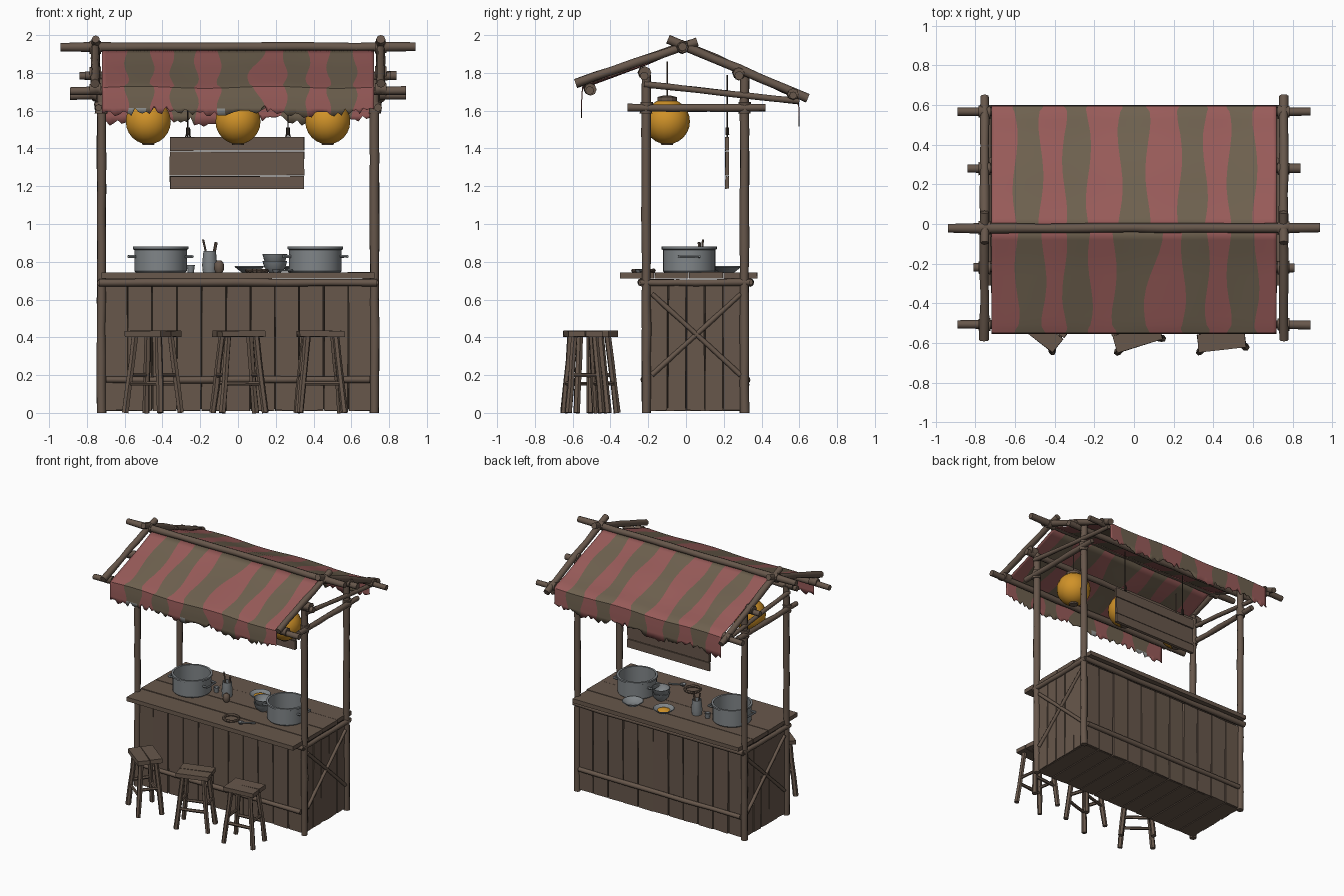
import bpy, bmesh, math, random
from mathutils import Vector, Matrix, Euler

if "Cube" in bpy.data.objects:
    bpy.data.objects.remove(bpy.data.objects["Cube"])

random.seed(4)
rnd = random.uniform

def material(name, r, g, b):
    m = bpy.data.materials.new(name)
    lin = lambda c: ((c / 255 + 0.055) / 1.055) ** 2.4
    m.diffuse_color = (lin(r), lin(g), lin(b), 1)
    m.use_nodes = True
    m.node_tree.nodes["Principled BSDF"].inputs["Base Color"].default_value = m.diffuse_color
    return m

WOOD = material("weathered wood", 103, 87, 75)
DARK = material("dark gap wood", 48, 40, 34)
RED = material("faded red cloth", 152, 91, 89)
OLIVE = material("faded brown cloth", 110, 97, 79)
GREY = material("grey metal", 128, 133, 136)
PATCH = material("pale torn patch", 150, 152, 150)
ORANGE = material("lantern orange", 208, 146, 40)

def make(name, bm, mats, smooth=None):
    bmesh.ops.recalc_face_normals(bm, faces=bm.faces)
    me = bpy.data.meshes.new(name)
    bm.to_mesh(me)
    bm.free()
    for m in mats:
        me.materials.append(m)
    if smooth:
        me.shade_smooth()
        me.set_sharp_from_angle(angle=math.radians(smooth))
    ob = bpy.data.objects.new(name, me)
    bpy.context.collection.objects.link(ob)
    return ob

def board(bm, c, size, rot=(0, 0, 0), jit=0.003):
    mat = Matrix.Translation(c) @ Euler(rot).to_matrix().to_4x4() @ Matrix.Diagonal((*size, 1))
    for v in bmesh.ops.create_cube(bm, size=1, matrix=mat)["verts"]:
        v.co += Vector((rnd(-jit, jit), rnd(-jit, jit), rnd(-jit, jit)))

def pole(bm, a, b, r, sides=8, rings=6, jit=0.1):
    a, b = Vector(a), Vector(b)
    q = (b - a).to_track_quat('Z', 'Y')
    loops = []
    for i in range(rings + 1):
        c = a.lerp(b, i / rings)
        k = r * (1 + rnd(-jit, jit))
        off = q @ Vector((rnd(-jit, jit) * r, rnd(-jit, jit) * r, 0))
        loops.append([bm.verts.new(c + off + q @ Vector((k * math.cos(t), k * math.sin(t), 0)))
                      for t in (2 * math.pi * j / sides for j in range(sides))])
    for l0, l1 in zip(loops, loops[1:]):
        for j in range(sides):
            bm.faces.new((l0[j], l0[(j + 1) % sides], l1[(j + 1) % sides], l1[j]))
    bm.faces.new(loops[0][::-1])
    bm.faces.new(loops[-1])

def lathe(bm, c, prof, segs=24, mi=0):
    loops = [[bm.verts.new((c[0] + r * math.cos(t), c[1] + r * math.sin(t), c[2] + z))
              for t in (2 * math.pi * j / segs for j in range(segs))] for r, z in prof]
    faces = [bm.faces.new((l0[j], l0[(j + 1) % segs], l1[(j + 1) % segs], l1[j]))
             for l0, l1 in zip(loops, loops[1:]) for j in range(segs)]
    faces += [bm.faces.new(loops[0][::-1]), bm.faces.new(loops[-1])]
    for f in faces:
        f.material_index = mi

# ---- counter body: dark core with planks on every side
bm = bmesh.new()
board(bm, (0, 0.05, 0.36), (1.40, 0.49, 0.68), jit=0)
make("counter_core", bm, [DARK])

bm = bmesh.new()
n = 11
w = 1.43 / n
for i in range(n):
    x = -0.715 + w * (i + 0.5)
    for y in (-0.203, 0.303):
        board(bm, (x, y, 0.345), (w - 0.007, 0.022, 0.665))
    board(bm, (x, 0.05, 0.018), (w - 0.007, 0.5, 0.016), jit=0.001)
for i in range(5):
    for x in (-0.71, 0.71):
        board(bm, (x, -0.145 + 0.0975 * i, 0.345), (0.022, 0.091, 0.665))
make("counter_planks", bm, [WOOD])

# ---- counter top boards
bm = bmesh.new()
for i in range(4):
    board(bm, (0, -0.259 + 0.1825 * i, 0.727), (1.44 + rnd(-.01, .01), 0.179, 0.032), jit=0.002)
make("counter_top", bm, [WOOD])

# ---- rails and side cross braces
bm = bmesh.new()
for y in (-0.235, 0.338):
    pole(bm, (-0.735, y, 0.69), (0.735, y, 0.69), 0.02)
for y in (-0.222, 0.322):
    pole(bm, (-0.7, y, 0.175), (0.7, y, 0.175), 0.018)
for x in (-0.727, 0.727):
    for s in (-1, 1):
        pole(bm, (x, 0.055 - 0.235 * s, 0.2), (x, 0.055 + 0.235 * s, 0.63), 0.013)
    pole(bm, (x, -0.24, 0.69), (x, 0.34, 0.69), 0.018)
make("counter_rails", bm, [WOOD], 50)

# ---- posts
bm = bmesh.new()
for x in (-0.723, 0.723):
    for y in (-0.21, 0.31):
        pole(bm, (x, y, 0), (x, y, 1.79), 0.024, rings=12, jit=0.08)
make("posts", bm, [WOOD], 50)

# ---- roof frame
bm = bmesh.new()
pole(bm, (-0.94, -0.02, 1.937), (0.94, -0.02, 1.937), 0.024, rings=12)
for y, z, h in ((-0.508, 1.705, 0.89), (0.567, 1.68, 0.89), (-0.22, 1.785, 0.81), (0.28, 1.785, 0.84)):
    pole(bm, (-h, y, z), (h, y, z), 0.022, rings=12)
for s in (-1, 1):
    x = 0.755 * s
    pole(bm, (x, -0.585, 1.745), (x, 0.06, 1.965), 0.023)
    pole(bm, (x, -0.095, 1.98), (x, 0.645, 1.665), 0.023)
    pole(bm, (0.74 * s, -0.31, 1.615), (0.74 * s, 0.42, 1.615), 0.02)
    pole(bm, (0.735 * s, -0.22, 1.74), (0.735 * s, 0.6, 1.65), 0.016)
make("roof_frame", bm, [WOOD], 50)

# ---- rope lashings at the joints
bm = bmesh.new()
for s in (-1, 1):
    for y, z in ((-0.21, 1.615), (0.31, 1.615)):
        pole(bm, (s * 0.726, y, z - 0.03), (s * 0.726, y, z + 0.03), 0.032, rings=4)
    for y, z in ((-0.02, 1.937), (-0.508, 1.715), (0.567, 1.688), (0.28, 1.80), (-0.22, 1.80)):
        pole(bm, (s * 0.725, y, z), (s * 0.785, y, z), 0.032, rings=4)
make("lashings", bm, [WOOD], 50)

# ---- striped awning with ragged hems
def awning(name, profile, xs, front):
    rows = []
    for a, b in zip(profile, profile[1:]):
        rows += [Vector(a).lerp(Vector(b), k / 3) for k in range(3)]
    rows.append(Vector(profile[-1]))
    sub, last = 6, len(rows) - 1
    bm = bmesh.new()
    ragged = [rnd(-0.022, 0.022) for _ in range(sub * len(xs))]
    grid = []
    for r, (y, z) in enumerate(rows):
        t = r / last
        bx = [x if i in (0, len(xs) - 1) else x + 0.013 * math.sin(13 * t + 2.3 * i)
              for i, x in enumerate(xs)]
        if front:
            bx[6] += 0.045 * math.cos(2 * math.pi * t * 1.1)
        line = []
        for c in range(sub * (len(xs) - 1) + 1):
            i, k = min(c // sub, len(xs) - 2), c
            f = (c - i * sub) / sub
            x = bx[i] * (1 - f) + bx[i + 1] * f
            hem = ragged[k] + 0.015 * math.sin(11 * x) if r == last else 0
            sag = 0.006 * math.sin(math.pi * t) * math.sin(9 * x)
            line.append(bm.verts.new((x, y, z + hem + sag)))
        grid.append(line)
    for r in range(last):
        for c in range(len(grid[0]) - 1):
            f = bm.faces.new((grid[r][c], grid[r][c + 1], grid[r + 1][c + 1], grid[r + 1][c]))
            f.material_index = (c // sub) % 2
            x = f.calc_center_median().x
            if front and r == last - 1 and (-0.59 < x < -0.49 or -0.11 < x < -0.05):
                f.material_index = 2
    ob = make(name, bm, [RED, OLIVE, PATCH], 40)
    mod = ob.modifiers.new("thickness", 'SOLIDIFY')
    mod.thickness = 0.005
    mod.offset = 0

awning("awning_front",
       [(-0.02, 1.925), (-0.2, 1.85), (-0.38, 1.785), (-0.51, 1.738), (-0.548, 1.722), (-0.552, 1.66), (-0.553, 1.59)],
       [-0.72, -0.59, -0.455, -0.35, -0.22, -0.1, 0.09, 0.25, 0.37, 0.48, 0.62, 0.72], True)
awning("awning_back",
       [(-0.02, 1.925), (0.12, 1.87), (0.28, 1.815), (0.45, 1.745), (0.567, 1.71), (0.594, 1.69), (0.597, 1.62), (0.598, 1.55)],
       [-0.72, -0.6, -0.47, -0.35, -0.23, -0.07, 0.07, 0.23, 0.36, 0.48, 0.61, 0.72], False)

# ---- lanterns
for k, x in enumerate((-0.475, 0, 0.475)):
    bm = bmesh.new()
    bmesh.ops.create_uvsphere(bm, u_segments=18, v_segments=12, radius=0.121,
                              matrix=Matrix.Translation((x, -0.1, 1.543)))
    make(f"lantern_{k + 1}", bm, [ORANGE], 40)
    bm = bmesh.new()
    lathe(bm, (x, -0.1, 1.65), [(0.052, 0), (0.052, 0.022), (0.02, 0.03)], 12)
    lathe(bm, (x, -0.1, 1.418), [(0.03, 0), (0.035, 0.012)], 12)
    pole(bm, (x, -0.1, 1.67), (x, -0.1, 1.86), 0.004, 5, 1)
    make(f"lantern_cap_{k + 1}", bm, [WOOD])

# ---- hanging sign board
bm = bmesh.new()
for z0, z1 in ((1.187, 1.252), (1.257, 1.383), (1.388, 1.46)):
    board(bm, (-0.005, 0.217, (z0 + z1) / 2), (0.71, 0.02, z1 - z0), jit=0.002)
make("sign_board", bm, [WOOD])
bm = bmesh.new()
for x in (-0.265, 0.265):
    pole(bm, (x, 0.219, 1.45), (x, 0.219, 1.79), 0.004, 5, 1)
    pole(bm, (x, 0.219, 1.47), (x, 0.219, 1.51), 0.011, 6, 2)
    for s in (-1, 1):
        pole(bm, (x, 0.219, 1.5), (x + 0.015 * s, 0.219, 1.45), 0.004, 5, 1)
make("sign_ropes", bm, [DARK])

# ---- stools
for k, (sx, sy, ang) in enumerate(((-0.45, -0.505, -38), (0.005, -0.53, 17), (0.437, -0.545, 6))):
    bm = bmesh.new()
    for y in (-0.046, 0.046):
        board(bm, (0, y, 0.419), (0.24, 0.088, 0.032), jit=0.002)
    at = lambda i, j, z: (i * (0.118 - 0.1 * z), j * (0.088 - 0.08 * z), z)
    for i in (-1, 1):
        for j in (-1, 1):
            pole(bm, at(i, j, 0), at(i, j, 0.41), 0.019, 6, 3)
        pole(bm, at(i, -1, 0.2), at(i, 1, 0.2), 0.012, 6, 2)
        pole(bm, at(-1, i, 0.155), at(1, i, 0.155), 0.012, 6, 2)
    bm.transform(Matrix.Translation((sx, sy, 0)) @ Matrix.Rotation(math.radians(ang), 4, 'Z'))
    make(f"stool_{k + 1}", bm, [WOOD])

# ---- cooking pots with side handles
T = 0.743
for k, x in enumerate((-0.41, 0.41)):
    bm = bmesh.new()
    lathe(bm, (x, 0.017, T), [(0.132, 0), (0.139, 0.008), (0.139, 0.12), (0.147, 0.124), (0.147, 0.137),
                              (0.131, 0.137), (0.131, 0.014)], 28)
    for s in (-1, 1):
        a, b = x + s * 0.13, x + s * 0.168
        pts = [(a, -0.035, T + .085), (b, -0.035, T + .085), (b, 0.07, T + .085), (a, 0.07, T + .085)]
        for p, q in zip(pts, pts[1:]):
            pole(bm, p, q, 0.008, 6, 1)
    make(f"pot_{k + 1}", bm, [GREY], 35)

# ---- plates and bowls
bm = bmesh.new()
plate = [(0.04, 0), (0.078, 0.03), (0.074, 0.034), (0.038, 0.01)]
for c in ((0.06, 0.19, T), (0.31, 0.215, T)):
    lathe(bm, c, plate)
lathe(bm, (0.06, 0.19, T + 0.012), [(0.042, 0), (0.045, 0.006), (0.02, 0.018)], 16, 1)
for z in (0, 0.035):
    lathe(bm, (0.195, 0.03, T + z), [(0.03, 0), (0.055, 0.025), (0.066, 0.062), (0.061, 0.062), (0.05, 0.028), (0.025, 0.01)])
make("dishes", bm, [GREY, ORANGE], 40)

# ---- utensil jug, mortar, ring mat, spoons
bm = bmesh.new()
lathe(bm, (-0.15, 0.08, T), [(0.036, 0), (0.04, 0.04), (0.033, 0.115), (0.029, 0.115), (0.034, 0.02)], 14)
lathe(bm, (-0.25, 0.09, T), [(0.016, 0), (0.022, 0.04), (0.018, 0.04), (0.012, 0.01)], 12)
pole(bm, (0.2, -0.25, T + 0.01), (0.29, -0.2, T + 0.012), 0.007, 6, 2)
lathe(bm, (0.2, -0.25, T), [(0.012, 0), (0.022, 0.016), (0.012, 0.006)], 12)
make("metal_utensils", bm, [GREY], 40)
bm = bmesh.new()
pole(bm, (-0.15, 0.08, T + 0.02), (-0.185, 0.09, T + 0.175), 0.006, 6, 2)
pole(bm, (-0.145, 0.08, T + 0.02), (-0.115, 0.07, T + 0.16), 0.009, 6, 2)
lathe(bm, (-0.1, 0.0, T), [(0.018, 0), (0.027, 0.02), (0.024, 0.05), (0.01, 0.065)], 12)
ring = [(0.1 + 0.055 * math.cos(t), -0.225 + 0.055 * math.sin(t), T + 0.01)
        for t in (math.pi * i / 8 for i in range(17))]
for p, q in zip(ring, ring[1:]):
    pole(bm, p, q, 0.01, 6, 1)
make("wooden_utensils", bm, [WOOD], 40)
